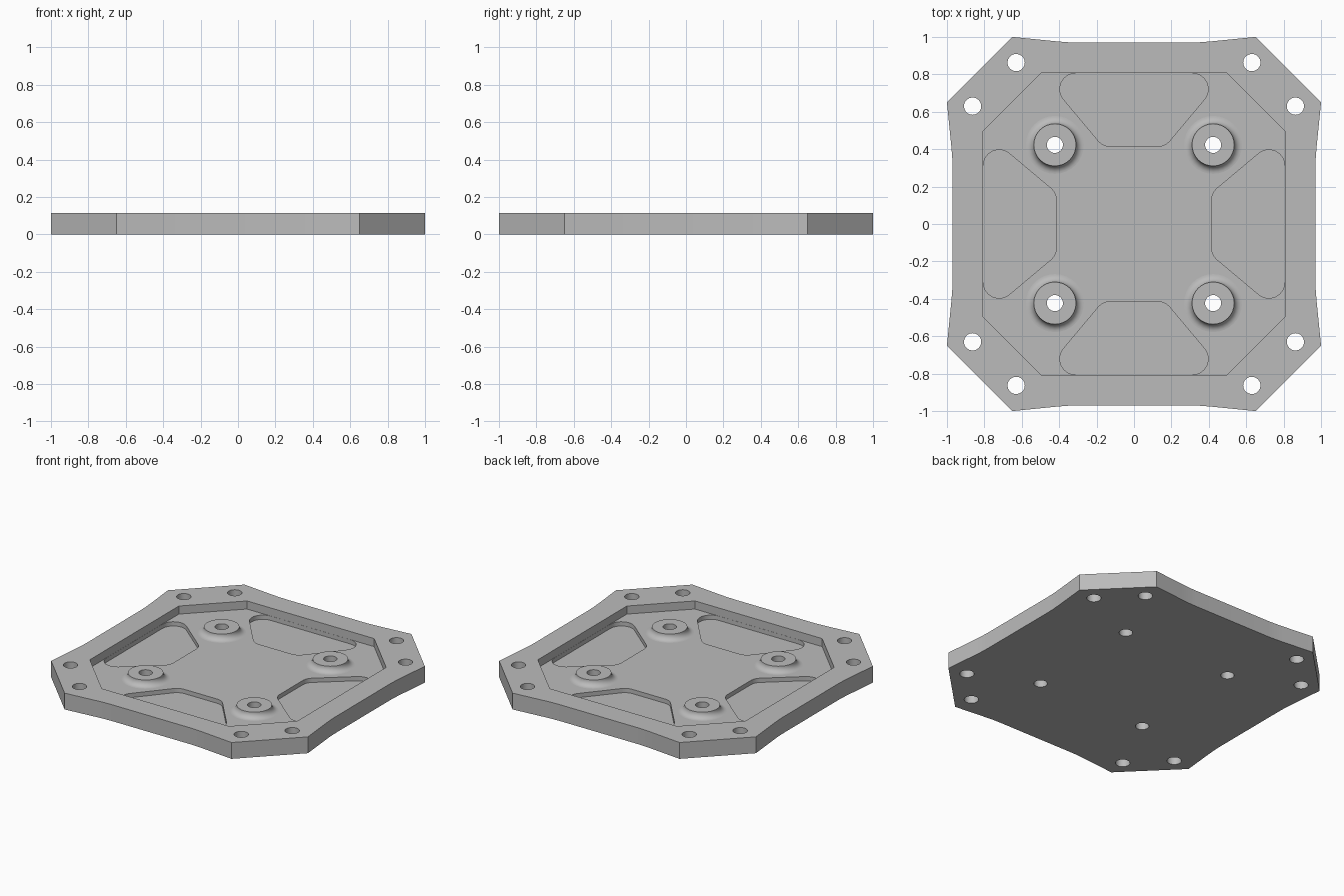
import bpy, bmesh, math
from mathutils import Vector, Matrix

cube = bpy.data.objects.get("Cube")
if cube:
    bpy.data.objects.remove(cube, do_unlink=True)

THICK, FLOOR, POCKET, BOSS_TOP = 0.115, 0.058, 0.028, 0.1
BOSS_POS, BOSS_R, BORE_R, BOLT_R = 0.423, 0.113, 0.043, 0.046

grey = bpy.data.materials.new("plain_grey")
grey.diffuse_color = (0.5, 0.5, 0.5, 1)
grey.use_nodes = True
grey.node_tree.nodes["Principled BSDF"].inputs["Base Color"].default_value = (0.5, 0.5, 0.5, 1)


def rounded(points, radius, steps=8):
    """Round every corner of a convex polygon with the same radius."""
    out = []
    for i, p in enumerate(points):
        p = Vector(p)
        a = (Vector(points[i - 1]) - p).normalized()
        b = (Vector(points[(i + 1) % len(points)]) - p).normalized()
        half = a.angle(b) / 2
        centre = p + (a + b).normalized() * radius / math.sin(half)
        start = p + a * radius / math.tan(half) - centre
        end = p + b * radius / math.tan(half) - centre
        sweep = math.pi - 2 * half
        for k in range(steps + 1):
            t = k / steps * sweep
            out.append(centre + (start * math.sin(sweep - t) + end * math.sin(t)) / math.sin(sweep))
    return out


def circle(x, y, r, n=32):
    return [(x + r * math.cos(math.tau * k / n), y + r * math.sin(math.tau * k / n)) for k in range(n)]


def four_ways(points):
    """Repeat a list of points in four quarter turns."""
    return [Matrix.Rotation(q * math.pi / 2, 2) @ Vector(p) for q in range(4) for p in points]


def prisms(name, outlines, z0, z1):
    bm = bmesh.new()
    for outline in outlines:
        face = bm.faces.new([bm.verts.new((p[0], p[1], z0)) for p in outline])
        top = bmesh.ops.extrude_face_region(bm, geom=[face])["geom"]
        bmesh.ops.translate(bm, vec=(0, 0, z1 - z0),
                            verts=[v for v in top if isinstance(v, bmesh.types.BMVert)])
    bmesh.ops.recalc_face_normals(bm, faces=bm.faces)
    return finish(name, bm)


def finish(name, bm):
    mesh = bpy.data.meshes.new(name)
    bm.to_mesh(mesh)
    bm.free()
    mesh.materials.append(grey)
    obj = bpy.data.objects.new(name, mesh)
    bpy.context.collection.objects.link(obj)
    return obj


def activate(obj):
    bpy.ops.object.select_all(action="DESELECT")
    obj.select_set(True)
    bpy.context.view_layer.objects.active = obj


def cut(target, cutter):
    mod = target.modifiers.new("cut", "BOOLEAN")
    mod.operation, mod.solver, mod.object = "DIFFERENCE", "EXACT", cutter
    activate(target)
    bpy.ops.object.modifier_apply(modifier=mod.name)
    bpy.data.objects.remove(cutter, do_unlink=True)


# Plate with chamfered corners and gently waisted sides
side = [(1, -0.65), (0.977, -0.42), (0.972, -0.36), (0.97, -0.3)]
side += [(x, -y) for x, y in reversed(side)]
plate = prisms("base_plate", [four_ways(side)], 0, THICK)

# Octagonal recess
cut(plate, prisms("recess_cutter", [four_ways([(0.807, -0.495), (0.807, 0.495)])], FLOOR, THICK + 0.1))

# Four rounded trapezoid pockets in the recess floor
trapezoid = rounded([(0.806, -0.494), (0.806, 0.494), (0.415, 0.166), (0.415, -0.166)], 0.085)
turned = four_ways(trapezoid)
n = len(trapezoid)
cut(plate, prisms("pocket_cutter", [turned[i * n:i * n + n] for i in range(4)], POCKET, THICK + 0.1))

# Corner bolt holes and boss bores, all the way through
bolts = four_ways([(0.63, 0.863), (0.863, 0.63)])
bosses = four_ways([(BOSS_POS, BOSS_POS)])
holes = [circle(x, y, BOLT_R) for x, y in bolts] + [circle(x, y, BORE_R) for x, y in bosses]
cut(plate, prisms("hole_cutter", holes, -0.1, THICK + 0.1))

# Raised bosses with a filleted foot, turned from a profile
fillet = BOSS_TOP - FLOOR
profile = [(BORE_R, FLOOR), (BORE_R, BOSS_TOP)]
for k in range(9):
    a = k / 8 * math.pi / 2
    profile.append((BOSS_R + fillet * (1 - math.cos(a)), BOSS_TOP - fillet * math.sin(a)))
parts = [plate]
for i, (x, y) in enumerate(bosses):
    bm = bmesh.new()
    verts = [bm.verts.new((r, 0, z)) for r, z in profile]
    edges = [bm.edges.new(pair) for pair in zip(verts, verts[1:])]
    bmesh.ops.spin(bm, geom=verts + edges, cent=(0, 0, 0), axis=(0, 0, 1),
                   angle=math.tau, steps=32, use_duplicate=False)
    bmesh.ops.remove_doubles(bm, verts=bm.verts, dist=0.0001)
    bmesh.ops.recalc_face_normals(bm, faces=bm.faces)
    # Make the flat rim face upwards
    rim = max(bm.faces, key=lambda f: f.calc_center_median().z)
    if rim.normal.z < 0:
        bmesh.ops.reverse_faces(bm, faces=bm.faces)
    boss = finish(f"boss_{i + 1}", bm)
    boss.location = (x, y, 0)
    parts.append(boss)

for part in parts:
    activate(part)
    bpy.ops.object.shade_smooth_by_angle(angle=math.radians(25))
